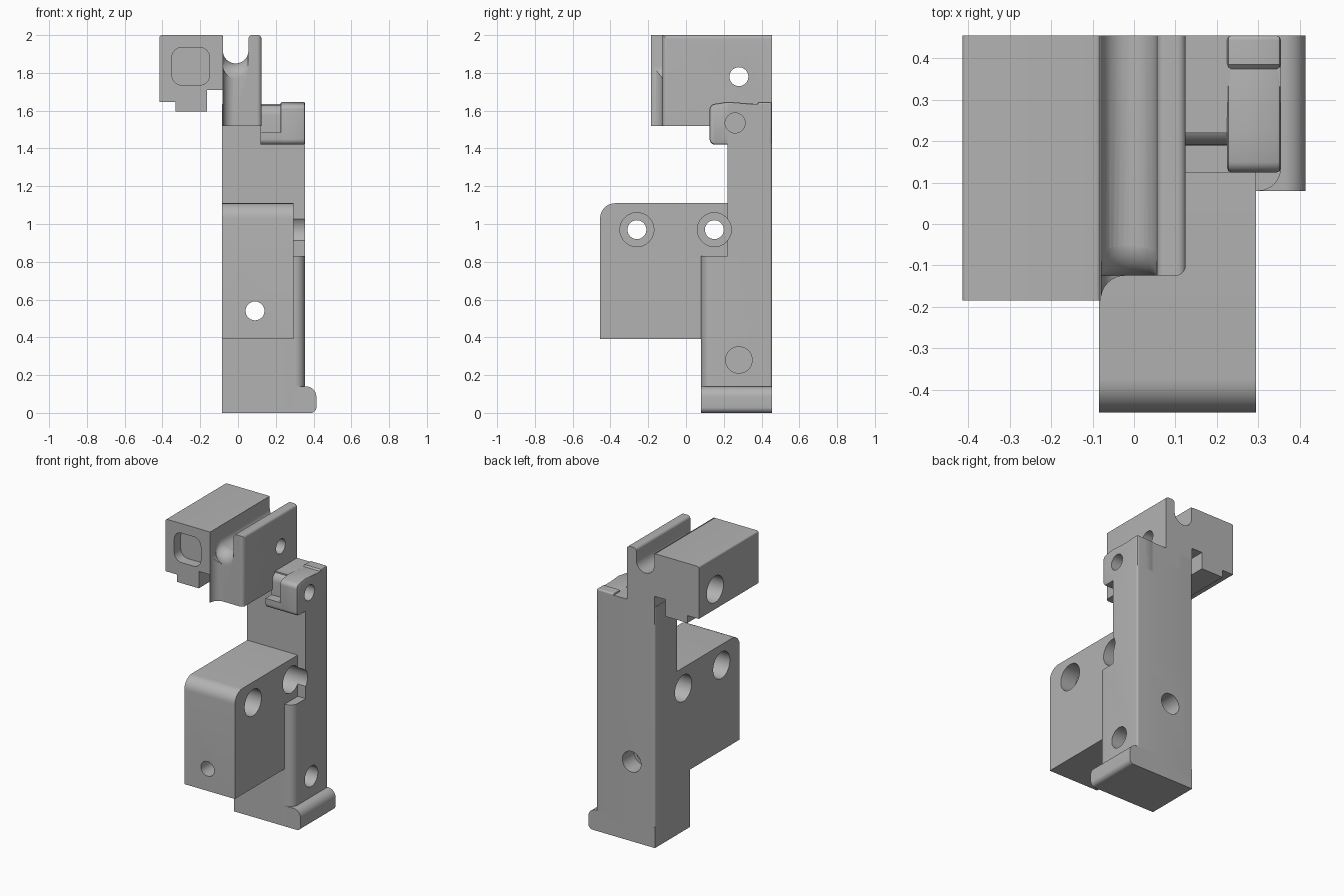
import bpy, bmesh, math
from mathutils import Vector

cube = bpy.data.objects.get("Cube")
if cube:
    bpy.data.objects.remove(cube, do_unlink=True)

grey = bpy.data.materials.new("plain grey")
grey.use_nodes = True
grey.diffuse_color = (0.45, 0.45, 0.45, 1)
grey.node_tree.nodes["Principled BSDF"].inputs["Base Color"].default_value = grey.diffuse_color

# Maps a flat profile and a depth to 3D for each extrusion axis
PLACE = {"x": lambda u, v, d: (d, u, v),
         "y": lambda u, v, d: (u, d, v),
         "z": lambda u, v, d: (u, v, d)}


def rounded(points, steps=8):
    """Outline whose corners (u, v, radius) are filleted."""
    out = []
    for i, (u, v, *r) in enumerate(points):
        p = Vector((u, v))
        if not r:
            out.append(p)
            continue
        a = (Vector(points[i - 1][:2]) - p).normalized()
        b = (Vector(points[(i + 1) % len(points)][:2]) - p).normalized()
        half = a.angle(b) / 2
        t = r[0] / math.tan(half)
        c = p + (a + b).normalized() * r[0] / math.sin(half)
        s, e = p + a * t - c, p + b * t - c
        a0 = math.atan2(s.y, s.x)
        turn = (math.atan2(e.y, e.x) - a0 + math.pi) % math.tau - math.pi
        for k in range(steps + 1):
            w = a0 + turn * k / steps
            out.append(c + Vector((math.cos(w), math.sin(w))) * r[0])
    return out


def loft(name, rings):
    """Closed solid through equally long rings of 3D points."""
    bm = bmesh.new()
    loops = [[bm.verts.new(p) for p in ring] for ring in rings]
    n = len(loops[0])
    for lo, hi in zip(loops, loops[1:]):
        for i in range(n):
            j = (i + 1) % n
            bm.faces.new((lo[i], lo[j], hi[j], hi[i]))
    bm.faces.new(loops[0][::-1])
    bm.faces.new(loops[-1])
    bmesh.ops.recalc_face_normals(bm, faces=bm.faces)
    mesh = bpy.data.meshes.new(name)
    bm.to_mesh(mesh)
    bm.free()
    mesh.materials.append(grey)
    ob = bpy.data.objects.new(name, mesh)
    bpy.context.collection.objects.link(ob)
    return ob


def prism(name, points, axis, start, end):
    outline = rounded(points)
    return loft(name, [[PLACE[axis](p.x, p.y, d) for p in outline] for d in (start, end)])


def hole(axis, u, v, radius, start, end):
    ring = [(u + radius * math.cos(k * math.tau / 40),
             v + radius * math.sin(k * math.tau / 40)) for k in range(40)]
    return prism("hole_cutter", ring, axis, start, end)


def combine(ob, cutter, operation="DIFFERENCE"):
    mod = ob.modifiers.new("cut", "BOOLEAN")
    mod.operation, mod.solver, mod.object = operation, "EXACT", cutter
    bpy.context.view_layer.objects.active = ob
    bpy.ops.object.modifier_apply(modifier=mod.name)


L, R, BACK = -0.085, 0.355, 0.455

# Post, thick below and thin above
lower_post = prism("lower_post", [(L, 0.08), (R, 0.08, 0.055), (R, BACK, 0.012), (L, BACK, 0.012)],
                   "z", 0, 0.83)
upper_post = prism("upper_post", [(L, 0.22), (R, 0.22), (R, BACK, 0.012), (L, BACK, 0.012)],
                   "z", 0.83, 1.635)

# Rounded toe at the bottom
foot = prism("foot", [(L, 0), (0.415, 0, 0.03), (0.415, 0.14, 0.055), (L, 0.14)], "y", 0.08, BACK)

# Mounting block
block = prism("mounting_block", [(-0.455, 0.39), (0.22, 0.39), (0.22, 1.11), (-0.455, 1.11, 0.08)],
              "x", L, 0.295)

# Head box with stepped underside
head = prism("head_box", [(-0.415, 1.645), (-0.33, 1.645), (-0.33, 1.595), (-0.165, 1.595),
                          (-0.165, 1.71), (-0.08, 1.71), (-0.08, 2, 0.012), (-0.415, 2, 0.012)],
             "y", -0.185, BACK)

# Channel body: grooved section trimmed to its plan outline
channel = prism("channel_body", [(-0.083, 1.52), (0.125, 1.52), (0.125, 2, 0.02), (0.055, 2, 0.02),
                                 (0.055, 1.85, 0.067), (-0.08, 1.85, 0.067), (-0.08, 2), (-0.083, 2)],
                "y", -0.25, BACK)
plan = prism("plan_cutter", [(-0.1, -0.185), (-0.08, -0.185), (-0.08, -0.125, 0.058),
                             (0.125, -0.125, 0.025), (0.125, 0.5), (-0.1, 0.5)], "z", 1.4, 2.1)
combine(channel, plan, "INTERSECT")

# Groove floor rolls over at its front end
rings = []
for k in range(10):
    w = k / 9 * math.pi / 2
    drop = 0.08 * (1 - math.cos(w))
    arc = [(-0.0125 + 0.0665 * math.cos(t * math.pi / 16),
            1.917 - drop - 0.0665 * math.sin(t * math.pi / 16)) for t in range(17)]
    arc += [(-0.079, 1.95), (0.054, 1.95)]
    rings.append([(x, -0.045 - 0.08 * math.sin(w), z) for x, z in arc])
rings.append([(x, -0.25, z) for x, y, z in rings[-1]])
flare = loft("flare_cutter", rings)
combine(channel, flare)

# Clip on the side, joined by a rounded bridge
clip = prism("clip", [(0.125, 1.42, 0.03), (BACK, 1.42), (BACK, 1.645, 0.01), (0.385, 1.645),
                      (0.375, 1.635), (0.22, 1.647), (0.125, 1.632, 0.03)], "x", 0.225, R)
bevel = clip.modifiers.new("soft_edges", "BEVEL")
bevel.width, bevel.segments, bevel.limit_method = 0.01, 2, "ANGLE"
bevel.angle_limit = math.radians(50)
bpy.context.view_layer.objects.active = clip
bpy.ops.object.modifier_apply(modifier=bevel.name)
bridge = prism("clip_bridge", [(0.125, 1.42, 0.03), (BACK, 1.42), (BACK, 1.635), (0.19, 1.635, 0.06),
                               (0.19, 1.485), (0.125, 1.485)], "x", 0.12, 0.235)

# Bored holes: cutter and the parts it passes through
posts = [lower_post, upper_post]
bores = [(hole("x", 0.28, 0.28, 0.07, 0.15, 0.5), [lower_post]),
         (hole("y", 0.09, 0.54, 0.05, -0.6, 0.6), [lower_post, block]),
         (hole("y", 0.09, 0.54, 0.07, 0.33, 0.6), [lower_post]),
         (hole("x", 0.28, 1.78, 0.05, -0.6, 0.6), [head, channel]),
         (hole("x", 0.28, 1.78, 0.09, -0.6, -0.3), [head]),
         (hole("x", 0.26, 1.535, 0.053, 0.2, 0.5), [clip, upper_post, bridge]),
         (prism("pocket_cutter", [(-0.35, 1.735, 0.055), (-0.15, 1.735, 0.055),
                                  (-0.15, 1.935, 0.055), (-0.35, 1.935, 0.055)],
                "y", -0.3, -0.115), [head])]
for y in (-0.26, 0.15):
    parts = [block] if y < 0 else [block, upper_post]
    bores += [(hole("x", y, 0.97, 0.05, -0.6, 0.6), parts),
              (hole("x", y, 0.97, 0.09, -0.6, 0.03), parts),
              (hole("x", y, 0.97, 0.09, 0.18, 0.6), parts)]
for cutter, parts in bores:
    for part in parts:
        combine(part, cutter)

# Remove cutters and shade the finished parts
for cutter in [plan, flare] + [c for c, _ in bores]:
    bpy.data.objects.remove(cutter, do_unlink=True)
bpy.ops.object.select_all(action="DESELECT")
for part in posts + [foot, block, head, channel, clip, bridge]:
    part.select_set(True)
bpy.context.view_layer.objects.active = block
bpy.ops.object.shade_smooth_by_angle(angle=math.radians(30))
